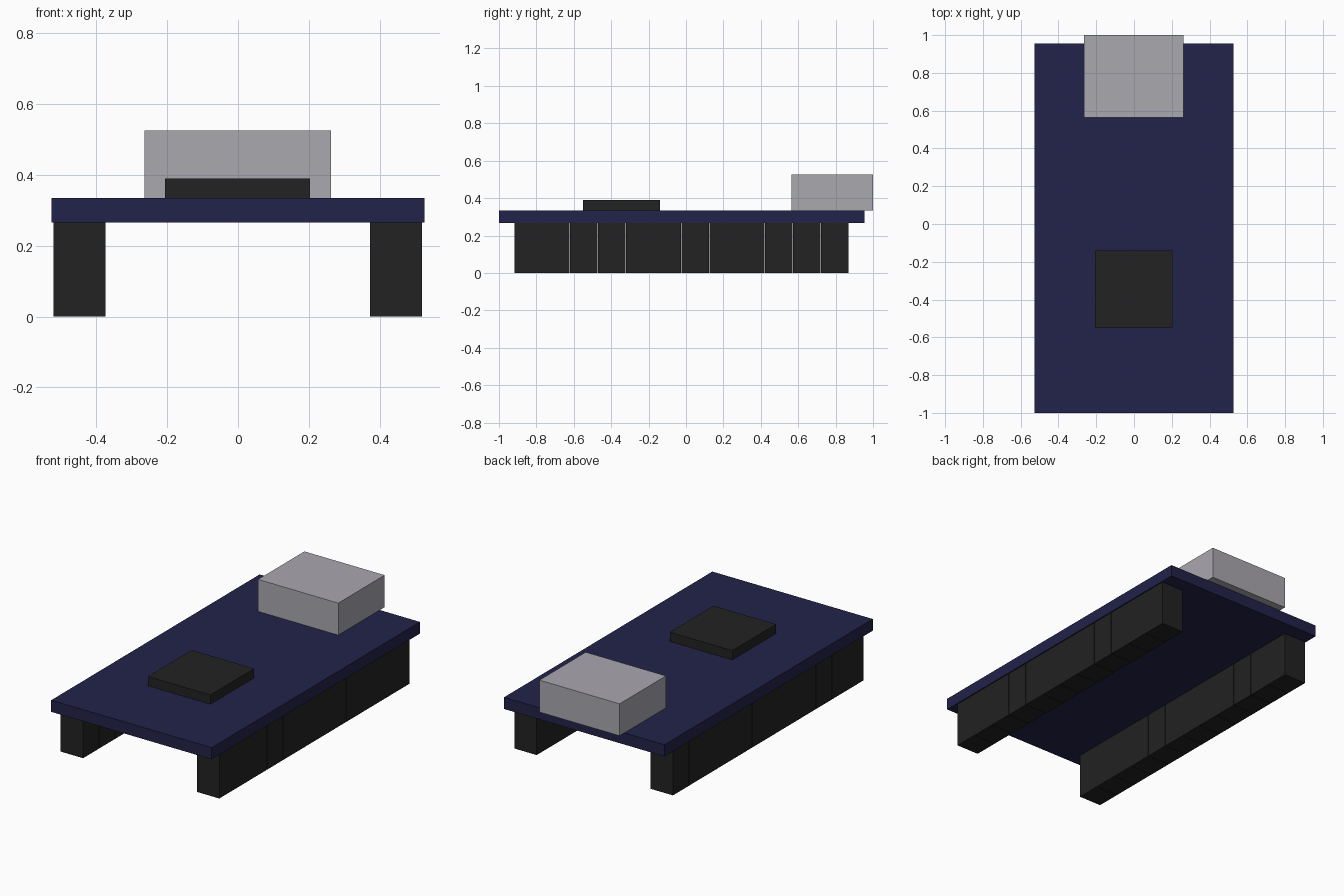
import bpy

if "Cube" in bpy.data.objects:
    bpy.data.objects.remove(bpy.data.objects["Cube"], do_unlink=True)


def linear(c):
    c /= 255
    return c / 12.92 if c <= 0.04045 else ((c + 0.055) / 1.055) ** 2.4


def material(name, rgb):
    colour = tuple(linear(c) for c in rgb) + (1.0,)
    mat = bpy.data.materials.new(name)
    mat.use_nodes = True
    mat.diffuse_color = colour
    mat.node_tree.nodes["Principled BSDF"].inputs["Base Color"].default_value = colour
    return mat


def box(name, x, y, z, mat):
    """Box spanning the given (low, high) range on each axis."""
    bpy.ops.mesh.primitive_cube_add(size=1)
    ob = bpy.context.object
    ob.name = name
    ob.location = [(a + b) / 2 for a, b in (x, y, z)]
    ob.scale = [b - a for a, b in (x, y, z)]
    bpy.ops.object.transform_apply(location=False, rotation=False, scale=True)
    ob.data.materials.append(mat)
    return ob


navy = material("navy board", (34, 34, 74))
black = material("black plastic", (34, 34, 34))
grey = material("grey metal", (170, 168, 175))

BOARD_BOTTOM, BOARD_TOP = 0.266, 0.335

# Circuit board, chip and connector
box("board", (-0.527, 0.527), (-1.0, 0.955), (BOARD_BOTTOM, BOARD_TOP), navy)
box("chip", (-0.206, 0.204), (-0.55, -0.14), (BOARD_TOP, 0.39), black)
box("connector", (-0.264, 0.263), (0.565, 1.0), (BOARD_TOP, 0.525), grey)

# Pin headers: a row of twelve blocks with hairline gaps under each long edge
PITCH, WIDTH = 0.149, 0.147
for side, x in (("left", 0.4465), ("right", -0.4485)):
    header = box(side + "_pin_header", (x - WIDTH / 2, x + WIDTH / 2),
                 (-0.918, -0.918 + WIDTH), (0.0, BOARD_BOTTOM), black)
    row = header.modifiers.new("row", 'ARRAY')
    row.count = 12
    row.use_relative_offset = False
    row.use_constant_offset = True
    row.constant_offset_displace = (0, PITCH, 0)
